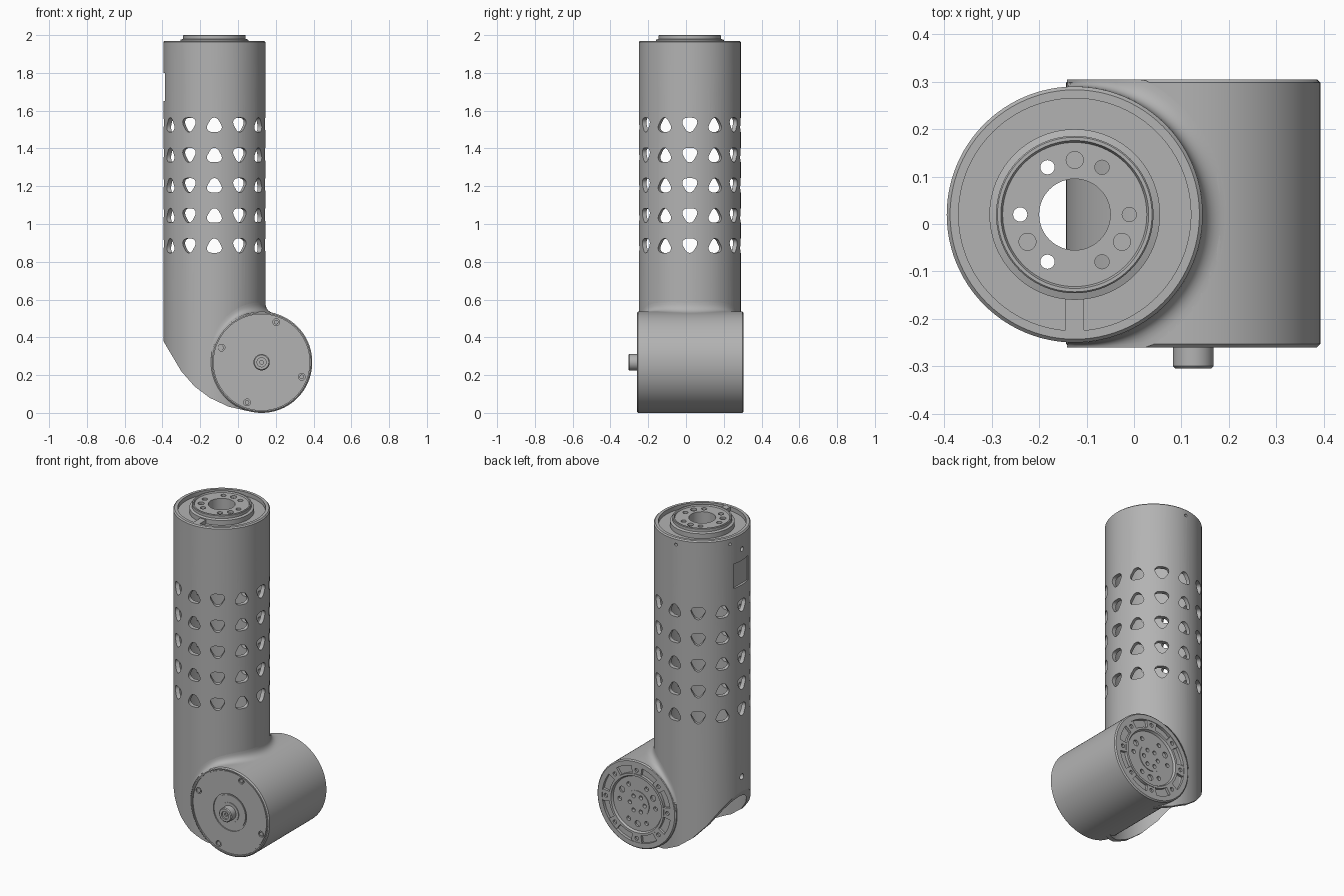
import bpy, bmesh
from math import cos, sin, pi, radians, sqrt
from mathutils import Matrix, Vector

if "Cube" in bpy.data.objects:
    bpy.data.objects.remove(bpy.data.objects["Cube"])

# One grey metal for every part
grey = bpy.data.materials.new("machined_grey")
grey.use_nodes = True
GREY = (0.45, 0.45, 0.45, 1)
grey.diffuse_color = GREY
grey.node_tree.nodes["Principled BSDF"].inputs["Base Color"].default_value = GREY

TUBE = Vector((-0.125, 0.02, 0))
TUBE_R = 0.27
JOINT = Vector((0.125, 0, 0.268))
JOINT_R = 0.268
Y_FRONT, Y_BACK = -0.26, 0.305

UPRIGHT = Matrix.Translation(TUBE)
FRONT = Matrix.Translation(JOINT) @ Matrix.Rotation(pi / 2, 4, 'X')    # local z -> -y
BACK = Matrix.Translation(JOINT) @ Matrix.Rotation(-pi / 2, 4, 'X')    # local z -> +y


def finish(name, bm, normals=True):
    bmesh.ops.remove_doubles(bm, verts=bm.verts, dist=1e-5)
    if normals:
        bmesh.ops.recalc_face_normals(bm, faces=bm.faces)
    mesh = bpy.data.meshes.new(name)
    bm.to_mesh(mesh)
    bm.free()
    mesh.materials.append(grey)
    obj = bpy.data.objects.new(name, mesh)
    bpy.context.collection.objects.link(obj)
    return obj


def lathe(name, profile, matrix, closed=False, segs=96):
    """Revolve (radius, height) points about the local z axis."""
    bm = bmesh.new()
    rings = []
    for i in range(segs):
        a = 2 * pi * i / segs
        rings.append([bm.verts.new(matrix @ Vector((r * cos(a), r * sin(a), h))) for r, h in profile])
    n = len(profile)
    for i in range(segs):
        p, q = rings[i], rings[(i + 1) % segs]
        for j in range(n if closed else n - 1):
            k = (j + 1) % n
            bm.faces.new((p[j], p[k], q[k], q[j]))
    return finish(name, bm)


def prism(bm, outline, z0, z1, matrix):
    low, high = ([bm.verts.new(matrix @ Vector((x, y, z))) for x, y in outline] for z in (z0, z1))
    n = len(outline)
    bm.faces.new(low[::-1])
    bm.faces.new(high)
    for i in range(n):
        j = (i + 1) % n
        bm.faces.new((low[i], low[j], high[j], high[i]))


def circle(r, cx=0, cy=0, n=20):
    return [(cx + r * cos(2 * pi * i / n), cy + r * sin(2 * pi * i / n)) for i in range(n)]


def polar(r, degrees):
    return r * cos(radians(degrees)), r * sin(radians(degrees))


def box(x0, x1, y0, y1):
    return [(x0, y0), (x1, y0), (x1, y1), (x0, y1)]


def apply_boolean(obj, bm, operation='DIFFERENCE'):
    cutter = finish("cutter", bm)
    cutter.hide_render = True
    mod = obj.modifiers.new("cut", 'BOOLEAN')
    mod.operation, mod.solver, mod.object = operation, 'EXACT', cutter
    bpy.context.view_layer.objects.active = obj
    bpy.ops.object.modifier_apply(modifier=mod.name)
    bpy.data.objects.remove(cutter)


# Hollow arm tube, trimmed at the foot to a curved elbow
tube = lathe("arm_tube", [(0.245, -0.1), (TUBE_R, -0.1), (TUBE_R, 1.963), (0.263, 1.97),
                          (0.245, 1.97)], UPRIGHT, closed=True)
elbow = [(0.2, 2.1), (-0.5, 2.1), (-0.5, 0.56), (-0.395, 0.38), (-0.3, 0.22), (-0.23, 0.14),
         (-0.15, 0.08), (-0.05, 0.033), (0.05, 0.01), (0.125, 0.003), (0.2, 0.01)]
bm = bmesh.new()
prism(bm, elbow, -0.5, 0.5, Matrix.Rotation(pi / 2, 4, 'X'))
apply_boolean(tube, bm, 'INTERSECT')

# Rounded triangular vents, alternately pointing up and down
bm = bmesh.new()
for row in range(5):
    for col in range(12):
        flip = -1 if col % 2 else 1
        vent = []
        for i in range(24):
            a = 2 * pi * i / 24
            r = 0.038 + 0.0045 * cos(3 * a)
            vent.append((flip * (r * cos(a) - 0.004), r * sin(a)))
        place = (Matrix.Translation(TUBE + Vector((0, 0, 0.885 + 0.16 * row)))
                 @ Matrix.Rotation(radians(30 * col), 4, 'Z') @ Matrix.Rotation(pi / 2, 4, 'Y'))
        prism(bm, vent, 0.21, 0.3, place)

# Flat label recess and small screw holes in the tube wall
prism(bm, box(-0.3, -0.255, -0.07, 0.07), 1.65, 1.8, UPRIGHT)
for angle, z, r in ((180, 1.87, 0.014), (180, 0.47, 0.018), (92, 1.93, 0.009), (160, 1.93, 0.009)):
    place = (Matrix.Translation(TUBE + Vector((0, 0, z)))
             @ Matrix.Rotation(radians(angle), 4, 'Z') @ Matrix.Rotation(pi / 2, 4, 'Y'))
    prism(bm, circle(r), 0.21, 0.3, place)
apply_boolean(tube, bm)

# Output flange in the top of the tube
flange = lathe("top_flange", [(0.075, 1.92), (0.075, 1.992), (0.152, 1.992), (0.156, 2), (0.163, 2),
                              (0.166, 1.997), (0.166, 1.98), (0.18, 1.975), (0.18, 1.945),
                              (0.25, 1.945), (0.25, 1.92)], UPRIGHT, closed=True)
bm = bmesh.new()
for k in range(6):
    prism(bm, circle(0.015, *polar(0.115, 60 * k)), 1.9, 2.05, UPRIGHT)
for k in range(3):
    prism(bm, circle(0.018, *polar(0.115, 90 + 120 * k)), 1.978, 2.05, UPRIGHT)
apply_boolean(flange, bm)

bm = bmesh.new()
prism(bm, box(-0.02, 0.02, -0.25, -0.16), 1.93, 1.969, UPRIGHT)
finish("flange_key", bm)

# Joint housing lying along y, with a front cover and a grooved back face
housing = lathe("joint_housing", [
    (0, 0.256), (0.105, 0.256), (0.105, 0.25), (0.113, 0.25), (0.113, 0.257), (0.249, 0.257),
    (0.249, 0.252), (0.254, 0.252), (0.254, 0.26), (0.261, 0.26), (JOINT_R, 0.253),
    (JOINT_R, -0.298), (0.261, -0.305), (0.232, -0.305), (0.232, -0.287), (0.186, -0.287),
    (0.186, -0.305), (0.172, -0.305), (0.165, -0.292), (0.08, -0.292), (0.08, -0.296),
    (0, -0.296)], FRONT)
bm = bmesh.new()
for k in range(4):
    prism(bm, circle(0.018, *polar(0.226, 70 + 90 * k)), 0.245, 0.3, FRONT)
for k in range(6):
    prism(bm, circle(0.012, *polar(0.05, 60 * k)), 0.275, 0.33, BACK)
    prism(bm, circle(0.013, *polar(0.122, 60 * k)), 0.275, 0.33, BACK)
for k in range(3):
    prism(bm, circle(0.018, *polar(0.122, 90 + 120 * k)), 0.28, 0.33, BACK)
apply_boolean(housing, bm)

# Screw heads in the front cover
bm = bmesh.new()
for k in range(4):
    prism(bm, circle(0.012, *polar(0.226, 70 + 90 * k)), 0.24, 0.255, FRONT)
finish("cover_screws", bm)

# Screw pads that split the back groove into arc slots
bm = bmesh.new()
for k in range(8):
    arc = [45 * k + s for s in (-9, -3, 3, 9)]
    prism(bm, [polar(0.234, a) for a in arc] + [polar(0.184, a) for a in arc[::-1]], 0.28, 0.302, BACK)
pads = finish("back_pads", bm)
bm = bmesh.new()
for k in range(8):
    prism(bm, circle(0.012, *polar(0.209, 45 * k)), 0.29, 0.33, BACK)
apply_boolean(pads, bm)

# Stub shaft on the front cover
lathe("front_shaft", [(0, 0.24), (0.06, 0.24), (0.06, 0.26), (0.043, 0.26), (0.043, 0.3), (0.038, 0.305),
                      (0.024, 0.305), (0.024, 0.295), (0.01, 0.295), (0.01, 0.285), (0, 0.285)],
      FRONT, segs=48)


# Blend between the tube and the top of the housing
def housing_top(x):
    return JOINT.z + sqrt(max(0, JOINT_R ** 2 - (x - JOINT.x) ** 2))


bm = bmesh.new()
strips = []
WIDTH, STEPS = 0.05, 8
for i in range(61):
    a = radians(-93 + 186 * i / 60)
    out = Vector((cos(a), sin(a), 0))
    corner = TUBE + out * TUBE_R
    corner.z = housing_top(corner.x)
    wall = corner + Vector((0, 0, WIDTH))
    foot = corner + out * WIDTH
    foot.y = min(max(foot.y, Y_FRONT), Y_BACK)
    foot.z = housing_top(foot.x)
    strips.append([bm.verts.new(wall * (1 - t) ** 2 + corner * 2 * t * (1 - t) + foot * t * t)
                   for t in (s / STEPS for s in range(STEPS + 1))])
for p, q in zip(strips, strips[1:]):
    for j in range(STEPS):
        bm.faces.new((p[j], p[j + 1], q[j + 1], q[j]))
finish("elbow_blend", bm, normals=False)

# Smooth round surfaces while keeping machined edges crisp
for obj in bpy.context.collection.objects:
    if obj.type == 'MESH' and grey.name in obj.data.materials:
        bpy.ops.object.select_all(action='DESELECT')
        obj.select_set(True)
        bpy.context.view_layer.objects.active = obj
        bpy.ops.object.shade_smooth_by_angle(angle=radians(30))
